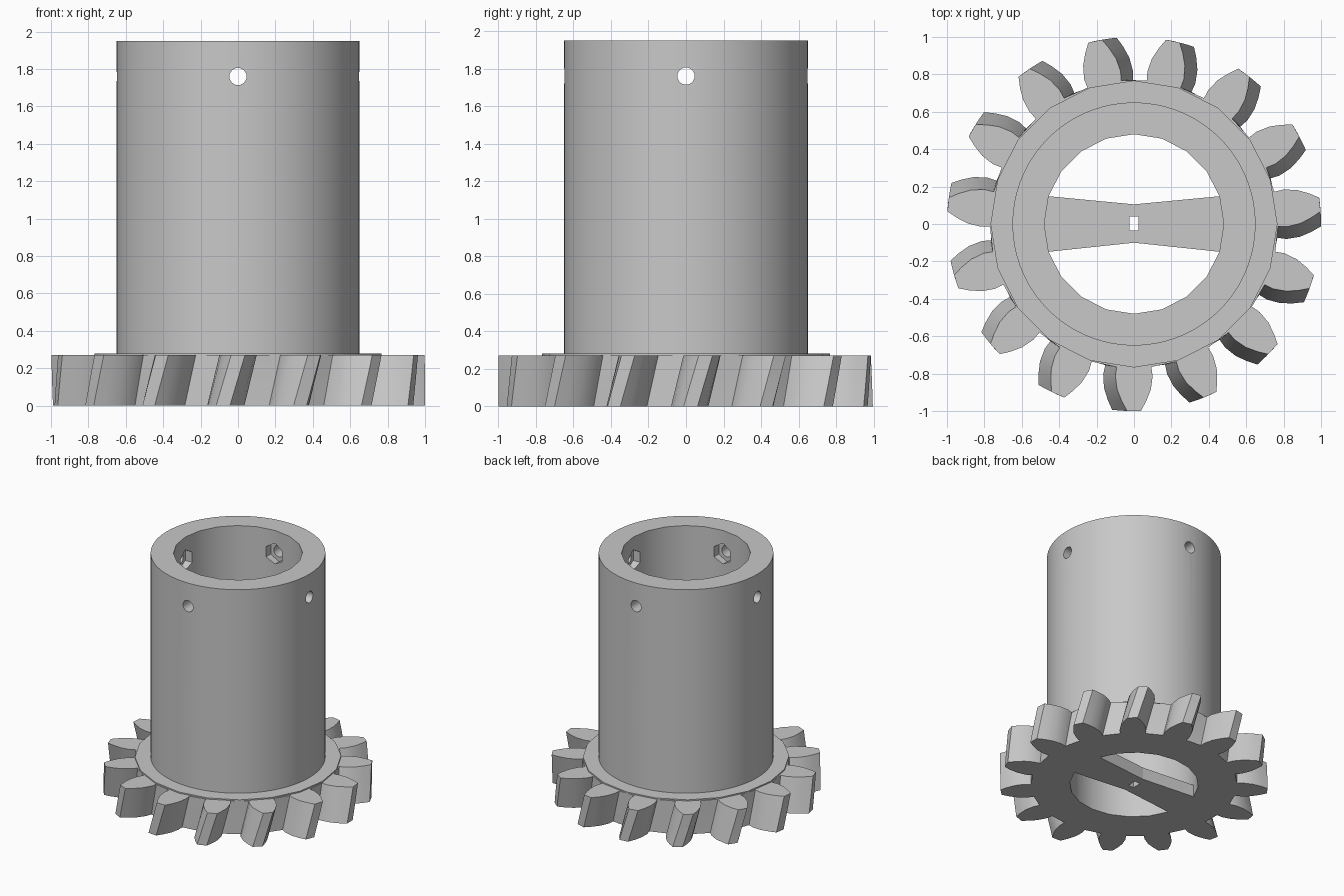
import bpy, bmesh
from math import sin, cos, pi, radians
from mathutils import Matrix

default = bpy.data.objects.get("Cube")
if default:
    bpy.data.objects.remove(default, do_unlink=True)

GREY = (0.58, 0.58, 0.58, 1)
grey = bpy.data.materials.new("plain_grey")
grey.use_nodes = True
grey.diffuse_color = GREY
grey.node_tree.nodes["Principled BSDF"].inputs["Base Color"].default_value = GREY

BORE_R = 0.48
GEAR_TOP, COLLAR_TOP, TUBE_TOP = 0.27, 0.28, 1.95
HOLE_Z = 1.76


def ring(sides, r):
    return [(r * cos(2 * pi * i / sides), r * sin(2 * pi * i / sides)) for i in range(sides)]


def prism(name, outline, z0, z1, twist=0, layers=1):
    """Extrude a closed outline upwards, optionally twisting it."""
    bm = bmesh.new()
    rows = []
    for k in range(layers + 1):
        t = k / layers
        c, s = cos(twist * t), sin(twist * t)
        rows.append([bm.verts.new((x * c - y * s, x * s + y * c, z0 + (z1 - z0) * t))
                     for x, y in outline])
    n = len(outline)
    for low, high in zip(rows, rows[1:]):
        for i in range(n):
            j = (i + 1) % n
            bm.faces.new((low[i], low[j], high[j], high[i]))
    bm.faces.new(rows[0][::-1])
    bm.faces.new(rows[-1])
    mesh = bpy.data.meshes.new(name)
    bm.to_mesh(mesh)
    bm.free()
    mesh.materials.append(grey)
    obj = bpy.data.objects.new(name, mesh)
    bpy.context.collection.objects.link(obj)
    return obj


def cut(obj, cutters):
    """Subtract the cutters and bake the result."""
    for cutter in cutters:
        mod = obj.modifiers.new("cut", "BOOLEAN")
        mod.operation, mod.solver, mod.object = "DIFFERENCE", "EXACT", cutter
    bpy.context.view_layer.update()
    graph = bpy.context.evaluated_depsgraph_get()
    baked = bpy.data.meshes.new_from_object(obj.evaluated_get(graph))
    obj.modifiers.clear()
    obj.data = baked


# Gear outline: half width of one tooth at each radius
PROFILE = [(0.77, 0.093), (0.82, 0.100), (0.89, 0.090), (0.95, 0.065), (1.0, 0.037)]
TEETH, TWIST = 15, radians(4.6)
outline = []
for k in range(TEETH):
    middle = radians(1.4) + 2 * pi * k / TEETH
    flank = [(r, -w / r) for r, w in PROFILE] + [(r, w / r) for r, w in reversed(PROFILE)]
    outline += [(r * cos(middle + a), r * sin(middle + a)) for r, a in flank]

gear = prism("helical_gear", outline, 0, GEAR_TOP, TWIST, 4)
collar = prism("collar", ring(20, 0.767), GEAR_TOP, COLLAR_TOP)
tube = prism("tube", ring(72, 0.65), COLLAR_TOP, TUBE_TOP)

# Bow-tie bar across the bottom of the bore
edge = ring(20, BORE_R)
right_end = [edge[-1], edge[0], edge[1]]
left_end = [edge[9], edge[10], edge[11]]
bar = prism("cross_bar", right_end + [(0, 0.105)] + left_end + [(0, -0.1)], 0, 0.1)

# Cutters: bore, slot, cross holes and hexagonal nut pockets
bore = prism("bore_cutter", edge, -0.2, 2.2)
slot = prism("slot_cutter", [(-0.025, -0.035), (0.025, -0.035), (0.025, 0.04), (-0.025, 0.04)],
             -0.1, 0.3)
cross = []
for turn in (0, pi / 2):
    place = (Matrix.Translation((0, 0, HOLE_Z)) @ Matrix.Rotation(turn, 4, "Z")
             @ Matrix.Rotation(pi / 2, 4, "Y"))
    for name, sides, radius, reach in (("hole_cutter", 24, 0.046, 0.9),
                                       ("nut_cutter", 6, 0.085, 0.53)):
        cutter = prism(name, ring(sides, radius), -reach, reach)
        cutter.matrix_world = place
        cross.append(cutter)
for helper in [bore, slot] + cross:
    helper.hide_render = True

cut(gear, [bore])
cut(collar, [bore])
cut(tube, [bore] + cross)
cut(bar, [slot])
for helper in [bore, slot] + cross:
    bpy.data.objects.remove(helper, do_unlink=True)

# Smooth curved walls, keep edges crisp
for obj in bpy.context.view_layer.objects:
    obj.select_set(obj in (gear, collar, tube))
bpy.context.view_layer.objects.active = tube
bpy.ops.object.shade_smooth_by_angle(angle=radians(25))
